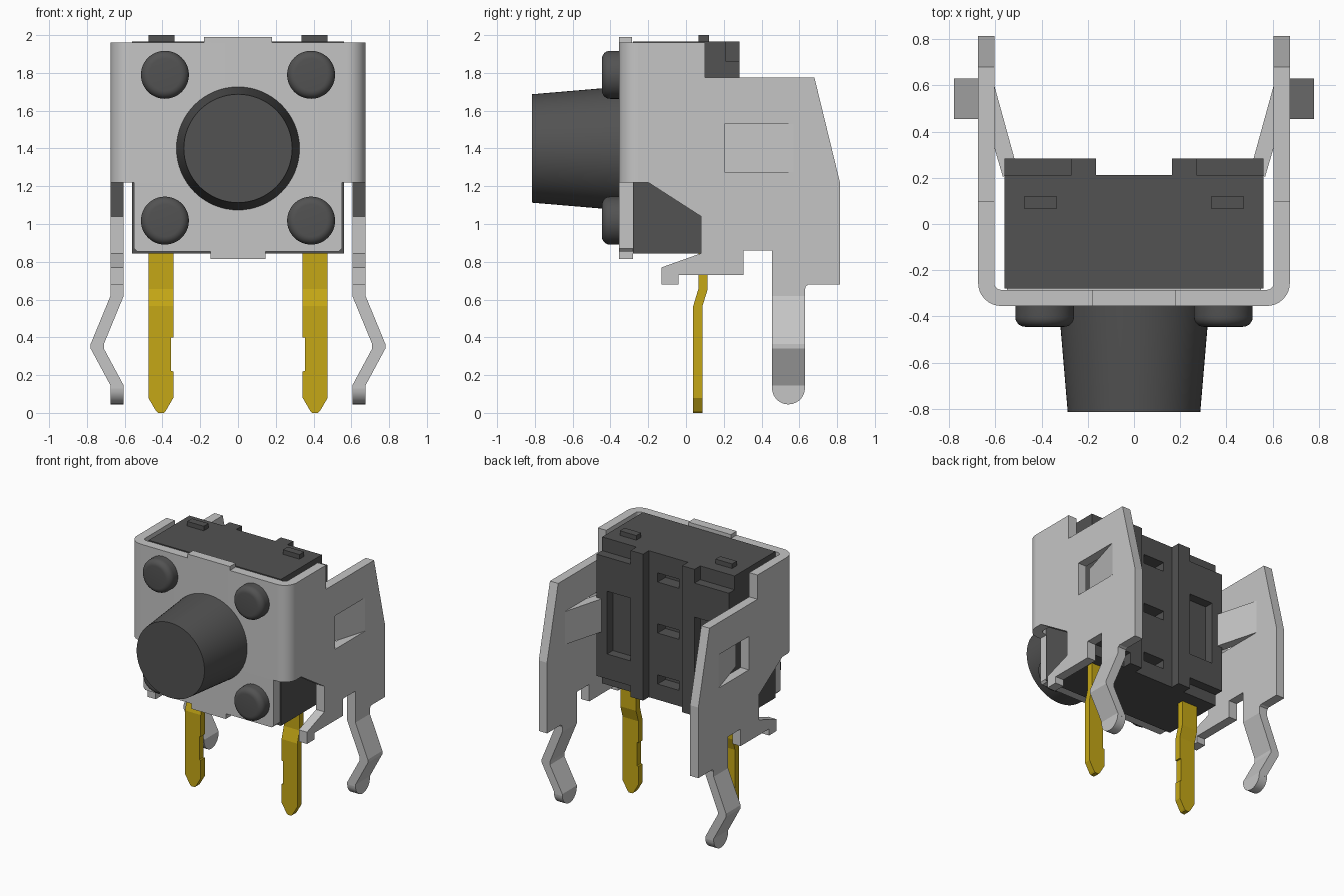
import bpy, bmesh, math
from mathutils import Vector

if "Cube" in bpy.data.objects:
    bpy.data.objects.remove(bpy.data.objects["Cube"])


def material(name, rgb):
    m = bpy.data.materials.new(name)
    m.diffuse_color = (*rgb, 1)
    m.use_nodes = True
    m.node_tree.nodes["Principled BSDF"].inputs["Base Color"].default_value = m.diffuse_color
    return m


STEEL = material("light grey metal", (0.56, 0.56, 0.56))
DARK = material("dark grey plastic", (0.085, 0.085, 0.085))
GOLD = material("gold contact", (0.56, 0.39, 0.008))


def finish(name, bm, mat, smooth=False):
    bmesh.ops.recalc_face_normals(bm, faces=bm.faces[:])
    me = bpy.data.meshes.new(name)
    bm.to_mesh(me)
    bm.free()
    me.materials.append(mat)
    ob = bpy.data.objects.new(name, me)
    bpy.context.collection.objects.link(ob)
    if smooth:
        bpy.ops.object.select_all(action='DESELECT')
        ob.select_set(True)
        bpy.context.view_layer.objects.active = ob
        bpy.ops.object.shade_smooth_by_angle(angle=math.radians(32))
    return ob


def loft(name, rings, mat, smooth=False):
    """Skin a list of equal-length closed rings and cap both ends."""
    bm = bmesh.new()
    vs = [[bm.verts.new(p) for p in r] for r in rings]
    n = len(vs[0])
    for a, b in zip(vs, vs[1:]):
        for i in range(n):
            j = (i + 1) % n
            bm.faces.new((a[i], a[j], b[j], b[i]))
    bm.faces.new(vs[0])
    bm.faces.new(vs[-1])
    return finish(name, bm, mat, smooth)


def prism(name, pts, axis, a, b, mat, smooth=False):
    """Extrude a 2D outline along x, y or z from a to b."""
    place = {'x': lambda p, d: (d, p[0], p[1]),
             'y': lambda p, d: (p[0], d, p[1]),
             'z': lambda p, d: (p[0], p[1], d)}[axis]
    return loft(name, [[place(p, d) for p in pts] for d in (a, b)], mat, smooth)


def box(name, x0, x1, y0, y1, z0, z1, mat):
    return prism(name, [(x0, y0), (x1, y0), (x1, y1), (x0, y1)], 'z', z0, z1, mat)


def turned(name, cx, cz, profile, mat, n=48):
    """Round part about an axis parallel to y, profile of (radius, y)."""
    rings = [[(cx + r * math.cos(2 * math.pi * i / n), y,
               cz + r * math.sin(2 * math.pi * i / n)) for i in range(n)]
             for r, y in profile]
    return loft(name, rings, mat, True)


def cut(ob, cutters):
    for c in cutters:
        m = ob.modifiers.new("cut", 'BOOLEAN')
        m.operation, m.solver, m.object = 'DIFFERENCE', 'EXACT', c
    dg = bpy.context.evaluated_depsgraph_get()
    me = bpy.data.meshes.new_from_object(ob.evaluated_get(dg))
    ob.modifiers.clear()
    ob.data = me
    for c in cutters:
        bpy.data.objects.remove(c)


def arc(cx, cy, r, a0, a1, n=8):
    return [(cx + r * math.cos(math.radians(a0 + (a1 - a0) * i / n)),
             cy + r * math.sin(math.radians(a0 + (a1 - a0) * i / n)))
            for i in range(n + 1)]


# Housing block with three slots in the rear channel
body = box("housing", -0.56, 0.56, -0.28, 0.213, 0.845, 1.965, DARK)
cut(body, [box("slot_cutter", -0.09, 0.09, 0.12, 0.3, z - 0.035, z + 0.035, DARK)
           for z in (1.78, 1.39, 1.0)])

# Front wall of the bracket with wrapped corners
wrap = (arc(-0.575, -0.255, 0.1, 180, 270) + arc(0.575, -0.255, 0.1, 270, 360)
        + arc(0.575, -0.255, 0.03, 360, 270) + arc(-0.575, -0.255, 0.03, 270, 180))
wrap = [(x, y if y < -0.255 - 1e-6 else -0.255) for x, y in wrap]
prism("front_wall", wrap, 'z', 1.22, 1.96, STEEL, True)
prism("front_wall_lower",
      [(-0.55, 1.22), (-0.55, 0.87), (-0.535, 0.855), (-0.145, 0.855),
       (-0.145, 0.815), (0.145, 0.815), (0.145, 0.855), (0.535, 0.855),
       (0.55, 0.87), (0.55, 1.22)], 'y', -0.355, -0.28, STEEL)
box("front_wall_top_tab", -0.18, 0.18, -0.355, -0.285, 1.96, 1.99, STEEL)

# Push button and four rivet heads
turned("button", 0, 1.4, [(0.33, -0.3), (0.326, -0.355), (0.287, -0.815)], DARK, 64)
for x in (-0.387, 0.387):
    for z in (1.79, 1.018):
        head = [(0.085 + 0.042 * math.cos(t), -0.403 - 0.042 * math.sin(t))
                for t in (i * math.pi / 12 for i in range(7))]
        turned("rivet_head", x, z, [(0.127, -0.33)] + head, DARK)

# Outline of the bracket side in y, z
SIDE = [(-0.255, 1.96), (0.10, 1.96), (0.10, 1.775), (0.68, 1.775), (0.815, 1.22),
        (0.815, 0.68), (0.65, 0.68), (0.635, 0.672), (0.63, 0.655), (0.63, 0.62),
        (0.455, 0.62), (0.455, 0.86), (0.305, 0.86), (0.305, 0.73), (-0.04, 0.73),
        (-0.04, 0.68), (-0.13, 0.68), (-0.13, 0.77), (0.08, 0.845), (0.08, 1.04),
        (-0.20, 1.22), (-0.255, 1.22)]
LEG = [(0.675, 0.62), (0.78, 0.365), (0.78, 0.34), (0.675, 0.145), (0.675, 0.13),
       (0.605, 0.13), (0.605, 0.145), (0.71, 0.34), (0.71, 0.365), (0.605, 0.62)]
TONGUE = [(0.675, 0.57), (0.605, 0.60), (0.503, 0.23), (0.568, 0.205)]

for s in (-1, 1):
    # Bracket side, with a window and a tongue bent inwards
    side = prism("side_plate", SIDE, 'x', s * 0.605, s * 0.675, STEEL)
    x0, x1 = sorted((s * 0.55, s * 0.72))
    cut(side, [box("window_cutter", x0, x1, 0.205, 0.57, 1.275, 1.53, STEEL)])
    prism("retaining_tongue", [(s * x, y) for x, y in TONGUE], 'z',
          1.276, 1.529, STEEL)

    # Kinked mounting leg with a rounded tip
    prism("mounting_leg", [(s * x, z) for x, z in LEG], 'y', 0.455, 0.63, STEEL)
    prism("leg_tip", arc(0.5425, 0.1325, 0.0875, 180, 360, 14), 'x',
          s * 0.605, s * 0.675, STEEL, True)

    # Rear ridge, corner pads and top pip of the housing
    a, b = sorted((s * 0.165, s * 0.27))
    box("rear_ridge", a, b, 0.2, 0.283, 0.845, 1.965, DARK)
    a, b = sorted((s * 0.27, s * 0.56))
    for z0, z1 in ((1.60, 1.86), (0.93, 1.12)):
        box("rear_pad", a, b, 0.2, 0.283, z0, z1, DARK)
    a, b = sorted((s * 0.47, s * 0.56))
    box("rear_pad_rim", a, b, 0.2, 0.283, 1.12, 1.60, DARK)
    a, b = sorted((s * 0.335, s * 0.475))
    box("top_pip", a, b, 0.065, 0.122, 1.95, 2.0, DARK)

    # Contact pin: z, inner x, outer x, front y, back y
    stations = [(0.87, 0.342, 0.475, 0.065, 0.115), (0.655, 0.342, 0.475, 0.065, 0.115),
                (0.565, 0.342, 0.475, 0.038, 0.087), (0.40, 0.342, 0.475, 0.038, 0.087),
                (0.399, 0.354, 0.475, 0.038, 0.087), (0.221, 0.354, 0.475, 0.038, 0.087),
                (0.22, 0.342, 0.475, 0.038, 0.087), (0.08, 0.342, 0.475, 0.038, 0.087),
                (0.01, 0.383, 0.434, 0.038, 0.087), (0.0, 0.393, 0.424, 0.038, 0.087)]
    loft("contact_pin", [[(s * p, f, z), (s * q, f, z), (s * q, r, z), (s * p, r, z)]
                         for z, p, q, f, r in stations], GOLD)
